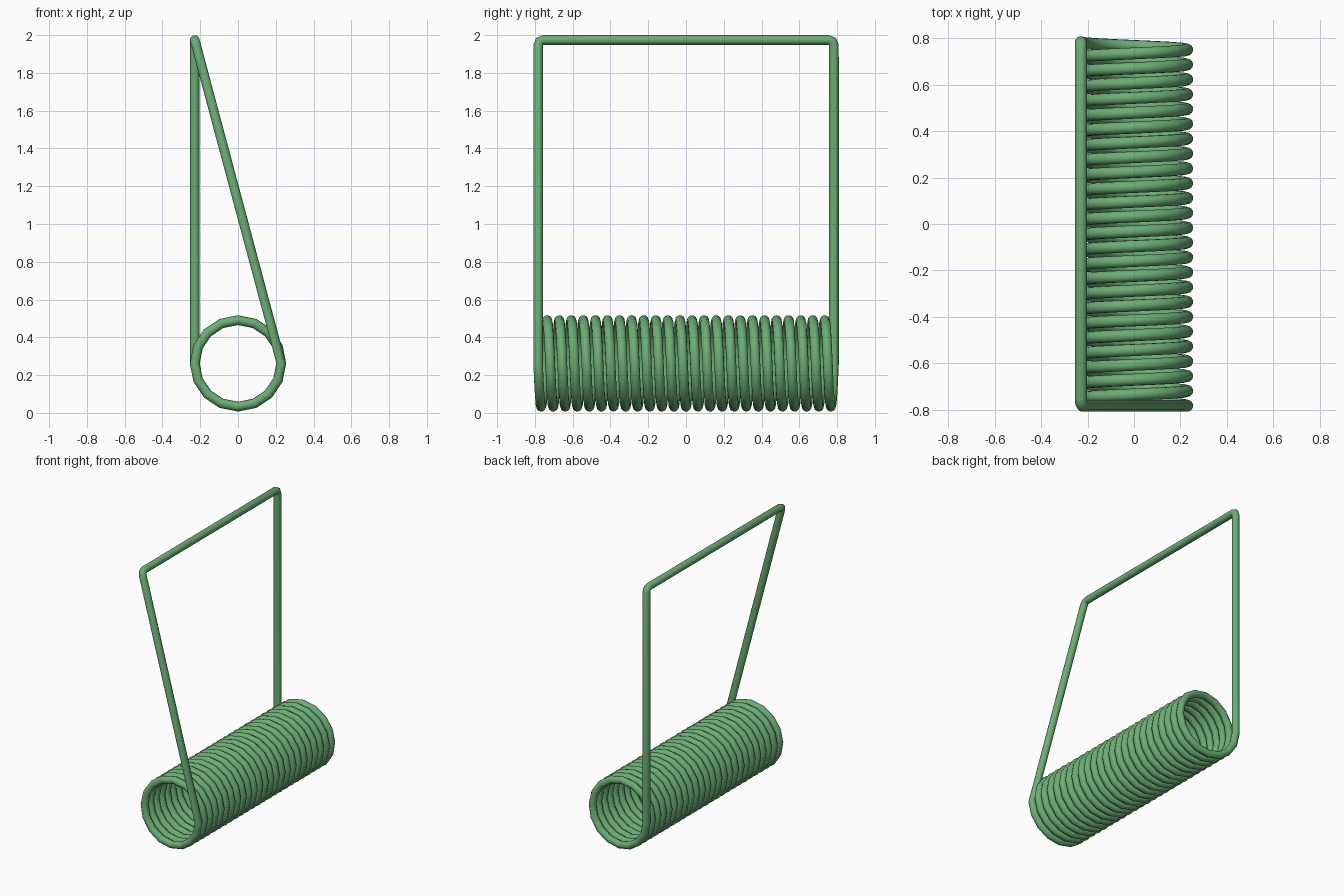
import bpy
import math
from mathutils import Vector

if "Cube" in bpy.data.objects:
    bpy.data.objects.remove(bpy.data.objects["Cube"])

WIRE = 0.026          # wire radius
COIL = 0.229          # coil radius to the wire centre
CZ = 0.262            # coil axis height
HALF = 0.783          # half length of the coil
TOP = 1.974           # height of the top bar
TURNS, SIDES = 24.5, 16

# Coil: starts at the left (-x) at the back, runs under and ends at the right at the front
steps = int(TURNS * SIDES)
points = []
for i in range(steps + 1):
    a = math.pi + 2 * math.pi * i / SIDES
    y = HALF - 2 * HALF * i / steps
    points.append(Vector((COIL * math.cos(a), y, CZ + COIL * math.sin(a))))


def rounded_corner(before, corner, after, d=0.03):
    """Three points that round a bend in the wire."""
    p = corner + (before - corner).normalized() * d
    q = corner + (after - corner).normalized() * d
    return [p, (p + q) / 4 + corner / 2, q]


# Handle: slanted front leg, top bar, upright back leg closing the loop
front_top = Vector((-COIL, -HALF, TOP))
back_top = Vector((-COIL, HALF, TOP))
start, end = points[0].copy(), points[-1].copy()
points += rounded_corner(end, front_top, back_top)
points += rounded_corner(front_top, back_top, start)

curve = bpy.data.curves.new("spring_wire", 'CURVE')
curve.dimensions = '3D'
curve.bevel_depth = WIRE
curve.bevel_resolution = 4
spline = curve.splines.new('POLY')
spline.points.add(len(points) - 1)
for sp, p in zip(spline.points, points):
    sp.co = (*p, 1)
spline.use_cyclic_u = True

wire = bpy.data.objects.new("spring_wire", curve)
bpy.context.collection.objects.link(wire)

green = bpy.data.materials.new("green")
green.diffuse_color = (0.15, 0.42, 0.175, 1)
green.use_nodes = True
green.node_tree.nodes["Principled BSDF"].inputs["Base Color"].default_value = green.diffuse_color
curve.materials.append(green)

# Turn the wire into a smooth mesh
bpy.context.view_layer.objects.active = wire
wire.select_set(True)
bpy.ops.object.convert(target='MESH')
bpy.ops.object.shade_smooth_by_angle(angle=math.radians(50))
